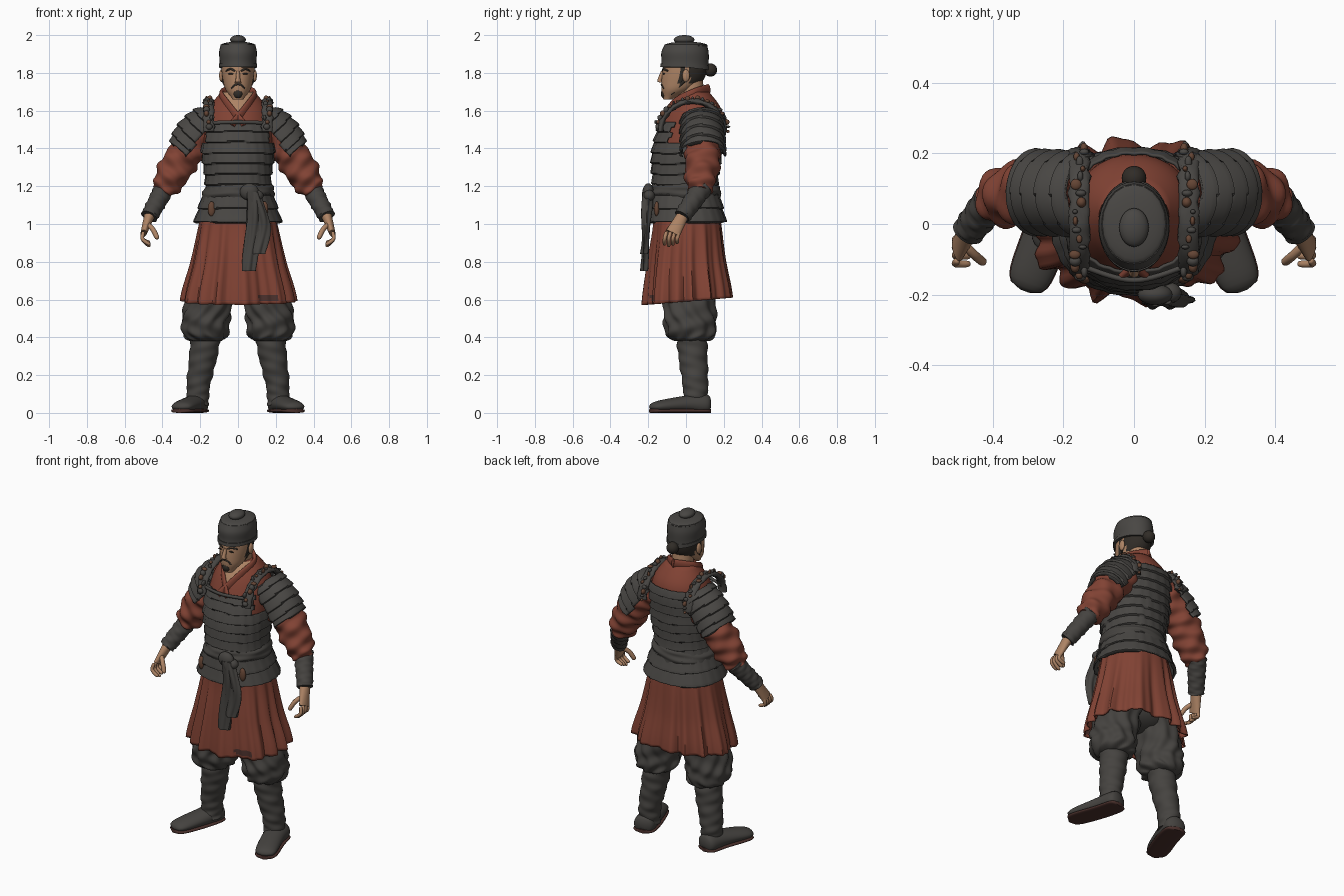
import bpy, bmesh, math, random
from mathutils import Vector, Matrix
from math import sin, cos, pi, tau

cube = bpy.data.objects.get("Cube")
if cube:
    bpy.data.objects.remove(cube, do_unlink=True)
random.seed(4)
X, Y, Z = Matrix.Identity(3)


def material(name, *rgb):
    m = bpy.data.materials.new(name)
    m.use_nodes = True
    m.diffuse_color = (*rgb, 1)
    m.node_tree.nodes["Principled BSDF"].inputs["Base Color"].default_value = (*rgb, 1)
    return m


GREY = material("charcoal armour", .066, .062, .057)
CLOTH = material("dark cloth", .06, .056, .051)
RED = material("rust cloth", .22, .055, .034)
SKIN = material("skin", .42, .23, .13)
HAIR = material("black hair", .03, .025, .02)
SOLE = material("brown sole", .07, .03, .025)
TIE = material("leather ties", .13, .06, .035)


def finish(bm, name, mats, rule=None, mirror=False, thick=0):
    bmesh.ops.recalc_face_normals(bm, faces=bm.faces)
    for face in bm.faces:
        face.smooth = True
        if rule:
            face.material_index = int(rule(face.calc_center_median()))
    mesh = bpy.data.meshes.new(name)
    bm.to_mesh(mesh)
    bm.free()
    mesh.set_sharp_from_angle(angle=math.radians(50))
    for mat in mats:
        mesh.materials.append(mat)
    obj = bpy.data.objects.new(name, mesh)
    bpy.context.collection.objects.link(obj)
    if thick:
        obj.modifiers.new("thickness", "SOLIDIFY").thickness = thick
    if mirror:
        obj.modifiers.new("mirror", "MIRROR")


def curve(points, u):
    """Point on a smooth curve; whole values of u are the given points."""
    last = len(points) - 1
    i = min(max(int(u), 0), last - 1)
    before, start, end, after = (Vector(points[min(max(j, 0), last)]) for j in range(i - 1, i + 3))
    t = u - i
    ease = t * t * (3 - 2 * t)
    leave, arrive = (end - before) / 2, (after - start) / 2
    return start.lerp(end, ease) + leave * t * (1 - t) ** 2 - arrive * t * t * (1 - t)


def value(rule, t):
    return rule(t) if callable(rule) else rule


def loft(name, path, wide, deep, mats, ref=None, n=32, rings=20, detail=None, square=1,
         warp=None, keep=None, caps=True, **options):
    """Sweep an ellipse along a path; rings are level unless ref gives their depth axis."""
    if not callable(path):
        points = path
        path = lambda t: curve(points, t * (len(points) - 1))
    bm, grid, step = bmesh.new(), [], 1 / rings
    for i in range(rings + 1):
        t = i * step
        centre, side, back = path(t), X, Y
        if ref:
            along = path(min(t + step, 1)) - path(max(t - step, 0))
            side = ref.cross(along).normalized()
            back = along.cross(side).normalized()
        ring = []
        for k in range(n):
            angle = tau * k / n
            extra = detail(angle, t, centre) if detail else 0
            u, v = (math.copysign(abs(w) ** square, w) for w in (cos(angle), sin(angle)))
            co = centre + side * u * (value(wide, t) + extra) + back * v * (value(deep, t) + extra)
            ring.append(bm.verts.new(warp(co) if warp else co))
        grid.append(ring)
    for upper, lower in zip(grid, grid[1:]):
        for k in range(n):
            if not keep or keep(upper[k].co):
                bm.faces.new((upper[k - 1], upper[k], lower[k], lower[k - 1]))
    if caps:
        bm.faces.new(grid[0])
        bm.faces.new(grid[-1])
    loose = [v for v in bm.verts if not v.link_faces]
    bmesh.ops.delete(bm, geom=loose, context="VERTS")
    finish(bm, name, mats, **options)


def shell(name, outline, top, low, grow, mats, **options):
    """Level loft that follows an outline (base height, spacing, rows), grown outwards."""
    base, spacing, rows = outline
    at = lambda t: curve(rows, (top + (low - top) * t - base) / spacing)
    loft(name, lambda t: Vector((0, (at(t)[1] + at(t)[2]) / 2, top + (low - top) * t)),
         lambda t: at(t)[0] + value(grow, t),
         lambda t: (at(t)[2] - at(t)[1]) / 2 + value(grow, t), mats, **options)


def blobs(name, items, mat, mirror=False):
    bm = bmesh.new()
    for place, size in items:
        matrix = Matrix.LocRotScale(Vector(place), None, Vector(size))
        bmesh.ops.create_uvsphere(bm, u_segments=20, v_segments=12, radius=1, matrix=matrix)
    finish(bm, name, [mat], mirror=mirror)


def rounded(size):
    """Radius rule that closes towards both ends."""
    return lambda t: size * (1.05 - (2 * t - 1) ** 6) ** .5


def lames(top, pitch):
    """Overlapping rows of armour plates."""
    def offset(angle, t, centre):
        row = (top - centre.z) / pitch + .06 * sin(3 * angle)
        return .012 * (row % 1) + .002 * sin(23 * angle + 5 * int(row))
    return offset


def creases(size, folds, twist):
    return lambda angle, t, centre: size / 2 * (
        sin(folds * angle + twist * t) + sin(2 * angle - 1.7 * twist * t))


# Outlines as rows of half width, front and back
TORSO = (.6, .2, [(.29, -.21, .23), (.24, -.19, .2), (.2, -.165, .18), (.16, -.165, .155),
                  (.18, -.165, .18), (.16, -.1, .19), (.02, .04, .05)])
HEAD = (1.66, .05, [(.03, -.12, -.07), (.065, -.13, .03), (.08, -.13, .09), (.087, -.125, .11),
                    (.087, -.12, .11), (.09, -.12, .11), (.08, -.1, .1)])

# Landmarks of the left side
shoulder, arm, elbow = Vector((.12, .085, 1.55)), Vector((.28, .09, 1.37)), Vector((.4, .07, 1.17))
wrist, knuckles = Vector((.47, -.02, 1.04)), Vector((.5, -.07, .95))
hip, thigh, knee = Vector((.12, .02, .7)), Vector((.17, .02, .5)), Vector((.17, .03, .38))
ankle, heel, toe = Vector((.21, .05, .14)), Vector((.21, .13, .04)), Vector((.31, -.19, .03))


# Head, hair and cap
def is_hair(c):
    sideburn = abs(c.y + .02) < .02 and abs(c.x) > .05
    return c.z > 1.74 and (c.y > .02 or sideburn)


tilt = lambda c: c - Z * max(c.y, 0) * (1.95 - c.z)
shell("head", HEAD, 1.87, 1.66, 0, [SKIN, HAIR], rule=is_hair)
shell("cap", HEAD, 1.95, 1.83, .01, [GREY], warp=tilt)
shell("cap_band", HEAD, 1.85, 1.83, .014, [GREY], warp=tilt, rings=4)
blobs("cap_crown", [((0, 0, 1.945), (.093, .115, .02))], GREY)
blobs("topknot", [((0, -.01, 1.975), (.042, .055, .025))], GREY)
blobs("hair_bun", [((0, .13, 1.815), (.035, .035, .035))], HAIR)
blobs("ears", [((.088, 0, 1.785), (.012, .02, .033))], SKIN, True)
loft("nose", [(0, -.12, 1.81), (0, -.14, 1.76), (0, -.13, 1.75)],
     lambda t: .008 + .01 * t, .012, [SKIN], n=12)
loft("eyebrows", [(.015, -.126, 1.81), (.04, -.12, 1.82), (.065, -.095, 1.81)],
     .003, rounded(.005), [HAIR], ref=Z, n=8, mirror=True)
blobs("eyes", [((.037, -.118, 1.795), (.015, .006, .004))], HAIR, True)
loft("moustache", [(0, -.13, 1.74), (.02, -.128, 1.735), (.035, -.115, 1.715)],
     .004, rounded(.005), [HAIR], ref=Z, n=8, mirror=True)
blobs("goatee", [((0, -.117, 1.69), (.024, .016, .025))], HAIR)
loft("jaw_beard", [(.01, -.115, 1.68), (.045, -.075, 1.695), (.08, -.01, 1.76)],
     .006, .01, [HAIR], ref=Z, n=10, mirror=True)
loft("neck", [(0, .045, 1.6), (0, .025, 1.76)], .06, .064, [SKIN])

# Tunic with open neckline and crossed collar
shell("tunic", TORSO, 1.7, 1, 0, [RED, SKIN], n=64, rings=40,
      rule=lambda c: c.y < .02 and abs(c.x) < (c.z - 1.55) * .6)
loft("collar", [(0, .12, 1.715), (.085, .04, 1.69), (.06, -.06, 1.635), (-.03, -.145, 1.52)],
     .012, .026, [RED], ref=Z, n=16, mirror=True)


# Cuirass, waist plates and sash
def inside_cuirass(c):
    edge = 1.54 if c.y < 0 else 1.59
    return c.z < (1.43 if abs(c.x) > .168 else edge)


armour = dict(n=72, square=.9, caps=False, thick=.008)
shell("cuirass", TORSO, 1.6, 1.11, .008, [GREY], rings=80, keep=inside_cuirass,
      detail=lames(1.6, .056), **armour)
loft("breast_rim", [(-.16, -.115, 1.535), (0, -.16, 1.54), (.16, -.115, 1.535)], .008, .01,
     [GREY], ref=Z, n=10)
shell("waist_plates", TORSO, 1.16, 1.01, lambda t: .01 + .01 * t, [GREY], rings=30,
      detail=lames(1.16, .075), **armour)
shell("sash_belt", TORSO, 1.21, 1.115, lambda t: .012 + .018 * sin(pi * t), [CLOTH], n=64,
      detail=creases(.005, 4, 9), warp=lambda c: c + Z * .08 * c.x)
blobs("sash_knot", [((.06, -.2, 1.17), (.05, .03, .045)), ((.1, -.195, 1.15), (.035, .03, .03))], CLOTH)
for label, x, low in (("long", .06, .75), ("short", .11, .84)):
    loft(label + "_sash_tail", [(.08, -.205, 1.17), (x + .02, -.21, 1), (x, -.22, low)],
         .036, lambda t: .026 - .01 * t, [CLOTH], detail=creases(.009, 5, 4))
blobs("belt_pendants", [((.14, -.155, 1.08), (.02, .014, .04))], TIE, True)


# Pleated skirt with a scorched hem
def pleats(angle, t, centre):
    return (.002 + .015 * t) * sin(13 * angle + 2 * sin(3 * angle)) + .006 * t * sin(29 * angle)


shell("skirt", TORSO, 1.06, .59, .005, [RED, SOLE], n=144, rings=30, caps=False, thick=.008,
      square=.92, detail=pleats, warp=lambda c: c + Z * .2 * c.y * max(0, 1 - c.z),
      rule=lambda c: c.y < 0 and Vector((c.x - .16, 4 * (c.z - .61))).length < .06)

# Sleeves, layered shoulder guards and bracers
outward = Vector((.8, 0, .6))
sleeve = lambda t: .05 + .042 * (1 - t ** 6)
loft("sleeves", [shoulder, arm, elbow], sleeve, sleeve, [RED], ref=Y, n=40, rings=50,
     detail=creases(.012, 3, 24), mirror=True)
loft("shoulder_guards", [shoulder, arm], lambda t: .09 + .03 * sin(pi * t), .105, [GREY],
     ref=Y, n=56, rings=50, caps=False, thick=.008, mirror=True,
     detail=lambda angle, t, centre: .013 * ((t * 4.99 + .05 * sin(4 * angle)) % 1),
     keep=lambda c: (c - shoulder.lerp(arm, .5)).dot(outward) > -.01)
loft("bracers", [elbow.lerp(wrist, -.2), elbow.lerp(wrist, .4), wrist], lambda t: .054 - .01 * t,
     lambda t: .056 - .012 * t, [CLOTH], ref=Y, detail=creases(.004, 3, 25), mirror=True)


# Straps tied over the shoulders
def strap(t, lift=0):
    return Vector((.155, .035 + (.17 + lift) * cos(pi * t), 1.49 + (.16 + lift) * sin(pi * t)))


loft("shoulder_straps", strap, .014, .029, [GREY], ref=X, n=16, detail=creases(.006, 3, 40), mirror=True)
for label, mat, shift in (("ties", TIE, 0), ("knots", GREY, .5)):
    beads = []
    for i in range(11):
        wobble = Vector((random.uniform(-.015, .015), 0, 0))
        beads.append((strap((i + shift) / 11, .016) + wobble,
                      [random.uniform(.006, .018) for axis in "xyz"]))
    blobs("strap_" + label, beads, mat, True)

# Hands with curled fingers
loft("palms", [wrist, wrist.lerp(knuckles, .5), knuckles], lambda t: .028 - .012 * t,
     lambda t: .032 + .008 * t, [SKIN], ref=Y, n=20, mirror=True)
for i, finger in enumerate(("index", "middle", "ring", "little")):
    base = knuckles + Vector((0, .022 * (i - 1.5), .01))
    curl = Vector((-.035, -.01, -.08 + .01 * abs(i - 1)))
    loft(finger + "_fingers", [base, base + Vector((.005, -.01, -.04)), base + curl],
         rounded(.01), rounded(.01), [SKIN], ref=Y, n=10, mirror=True)
loft("thumbs", [(.48, -.06, 1), (.45, -.09, .97), (.425, -.11, .92)],
     rounded(.013), rounded(.013), [SKIN], ref=Y, n=10, mirror=True)

# Baggy trousers, boots and soles
puff = lambda t: .075 + .05 * (1 - t ** 8)
shaft = lambda t: .056 + .024 * cos(t * pi / 2) ** 2
blobs("trouser_seat", [((0, .02, .7), (.2, .14, .1))], CLOTH)
loft("trousers", [hip, thigh, knee], puff, lambda t: puff(t) + .012, [CLOTH], n=56, rings=40,
     detail=lambda angle, t, centre: .007 * sin(9 * angle + 3 * sin(7 * t)) + .004 * sin(3 * angle + 22 * t),
     mirror=True)
loft("boot_shafts", [knee + Z * .03, knee.lerp(ankle, .4), ankle, ankle - Z * .1], shaft,
     lambda t: shaft(t) + .008 * t, [CLOTH], rings=40, detail=creases(.004, 2, 26), mirror=True)
foot = [heel, (.24, 0, .045), toe]
loft("boot_feet", foot, rounded(.062), lambda t: rounded(.065 - .04 * t)(t), [CLOTH], ref=Z,
     mirror=True, warp=lambda c: Vector((c.x, c.y, max(c.z, .014))))
loft("boot_soles", [(x, y, .011) for x, y, z in foot], rounded(.065), .011, [SOLE], ref=Z,
     square=.7, mirror=True)
